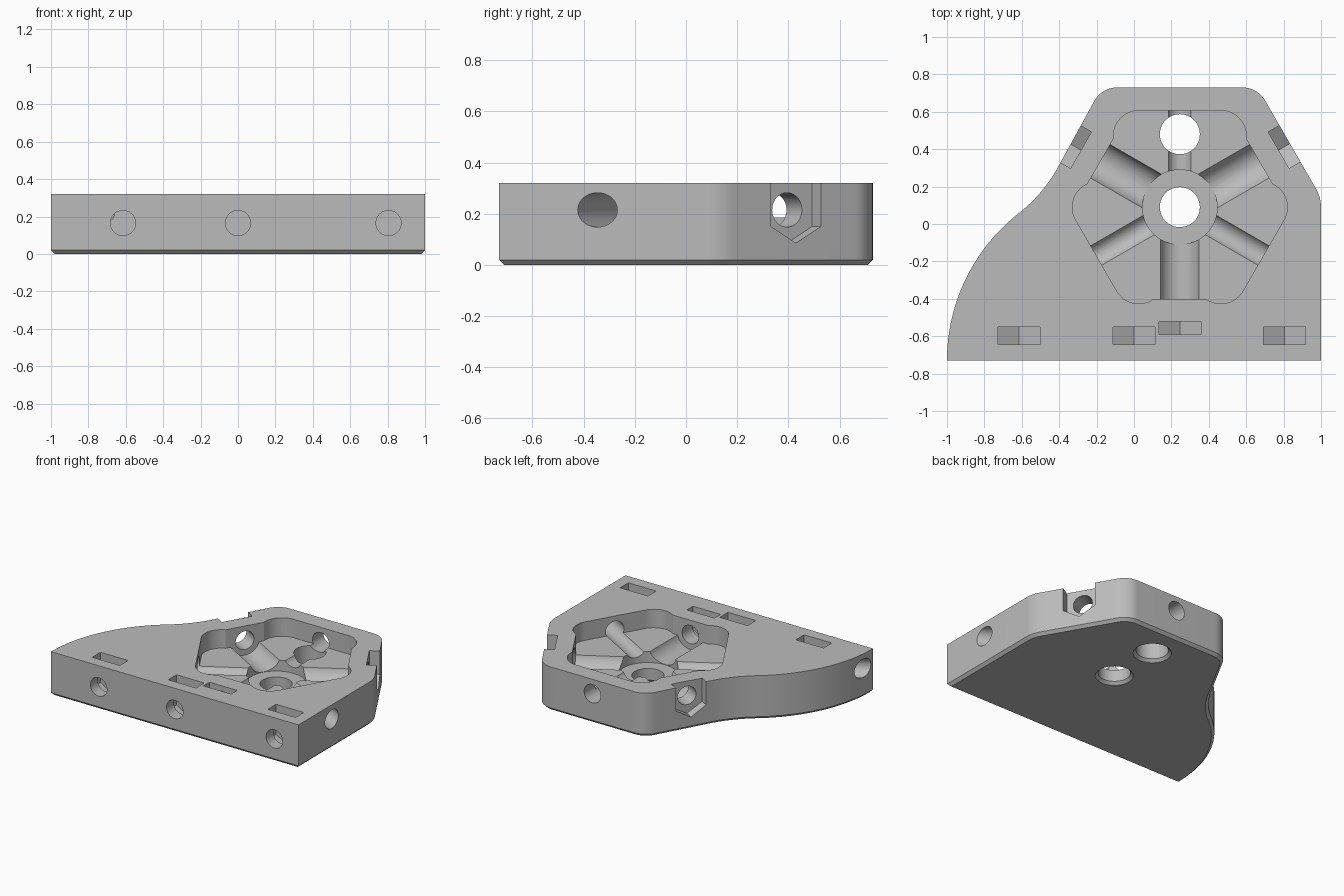
import bpy
import bmesh
from math import cos, sin, radians, acos, degrees, tan
from mathutils import Matrix, Vector

if "Cube" in bpy.data.objects:
    bpy.data.objects.remove(bpy.data.objects["Cube"])

TOP = 0.32
HUB = Vector((0.245, 0.09))      # centre of the radial pattern
SCREW_Z, FRONT_Z = 0.215, 0.165  # heights of the screw axes
HOLE_R, BORE_R = 0.067, 0.108

grey = bpy.data.materials.new("plain grey")
grey.use_nodes = True
grey.diffuse_color = (0.5, 0.5, 0.5, 1)
grey.node_tree.nodes["Principled BSDF"].inputs["Base Color"].default_value = (0.5, 0.5, 0.5, 1)


def arc(centre, r, a0, a1, n=12):
    steps = [radians(a0 + (a1 - a0) * i / n) for i in range(n + 1)]
    return [(centre[0] + r * cos(a), centre[1] + r * sin(a)) for a in steps]


def circle(r, n=48):
    return arc((0, 0), r, 0, 360, n)[:-1]


def prism(name, pts, lo, hi, matrix=Matrix(), top_scale=1, chamfer=0):
    """Extrude a counter-clockwise profile along local z."""
    bm = bmesh.new()
    a = [bm.verts.new((x, y, lo)) for x, y in pts]
    b = [bm.verts.new((x * top_scale, y * top_scale, hi)) for x, y in pts]
    bottom = bm.faces.new(a[::-1])
    bm.faces.new(b)
    for i in range(len(a)):
        j = (i + 1) % len(a)
        bm.faces.new((a[i], a[j], b[j], b[i]))
    bm.normal_update()
    if chamfer:
        bmesh.ops.inset_region(bm, faces=[bottom], thickness=chamfer, use_even_offset=True)
        for v in bottom.verts:
            v.co.z = lo - chamfer
    bm.transform(matrix)
    mesh = bpy.data.meshes.new(name)
    bm.to_mesh(mesh)
    bm.free()
    obj = bpy.data.objects.new(name, mesh)
    bpy.context.scene.collection.objects.link(obj)
    return obj


def axis(angle, origin, z):
    """Frame whose local z points along a horizontal direction, local y up."""
    a = radians(angle)
    m = Matrix(((-sin(a), 0, cos(a)), (cos(a), 0, sin(a)), (0, 1, 0))).to_4x4()
    m.translation = (origin[0], origin[1], z)
    return m


def upright(x, y):
    return Matrix.Translation((x, y, 0))


# Plate outline: straight front, tapered back, S-curve on the model's right
wall = 0.68
back = 0.73
corner_x = (wall - 0.5 * (back - HUB.y)) / cos(radians(30))
r_back, r_side = 0.14, 0.2
cx = corner_x - r_back * tan(radians(30))
side_y = HUB.y + (wall - (1 - HUB.x) * cos(radians(30))) / 0.5
flare = (1.8 * cos(radians(128)), -0.73 + 1.8 * sin(radians(128)))
outline = [(-1, -0.73), (1, -0.73)]
outline += arc((1 - r_side, side_y - r_side * tan(radians(15))), r_side, 0, 30, 8)
outline += arc((HUB.x + cx, back - r_back), r_back, 30, 90)
outline += arc((HUB.x - cx, back - r_back), r_back, 90, 150)
outline += arc(flare, 0.8, -30, -52, 16)
outline += arc((0, -0.73), 1, 128, 180, 32)[1:-1]
plate = prism("corner_plate", outline, 0.02, TOP, chamfer=0.02)
plate.data.materials.append(grey)

cutters = []


def cut(*args, **kw):
    cutters.append(prism("cutter", *args, **kw))


# Six-lobed pocket, alternate sides pulled in to form flat screw seats
lobe_d, lobe_r, seat = 0.44, 0.135, 0.49
over = degrees(acos((seat - lobe_d * cos(radians(30))) / lobe_r))
pocket = []
for k in range(6):
    a = 60 * k
    c = (lobe_d * cos(radians(a)), lobe_d * sin(radians(a)))
    if k % 2 == 0:
        pocket += arc(c, lobe_r, a - 30, a + 30 + over, 18)
    else:
        pocket += arc(c, lobe_r, a - 30 - over, a + 30, 18)
cut(pocket, 0.185, 0.5, upright(*HUB))

# Hub recess and the two vertical through holes, eased underneath
cut(circle(0.2), 0.105, 0.5, upright(*HUB))
for y in (HUB.y, 0.48):
    cut(circle(0.107), -0.1, 0.5, upright(HUB.x, y))
    cut(circle(0.147), -0.02, 0.02, upright(HUB.x, y), top_scale=0.107 / 0.147)

# Nut slot profile: upright sides with a V bottom
nut = [(0, -0.13), (0.112, -0.065), (0.112, 0.4), (-0.112, 0.4), (-0.112, -0.065)]

# Radial screw holes; every second one has a wide channel and a nut slot
for angle in range(30, 390, 60):
    frame = axis(angle, HUB, SCREW_Z)
    wide = angle % 120 == 30
    reach = 0.66 if angle == 270 else 2
    cut(circle(HOLE_R), 0, reach, frame)
    if wide:
        cut(circle(BORE_R), 0, seat, frame)
        cut(nut, 0.61, 0.68 if angle == 270 else 0.8, frame)

# Front screw holes with their nut slots
for x in (-0.615, 0, 0.805):
    frame = axis(90, (x, -0.73), FRONT_Z)
    cut(circle(HOLE_R), -0.1, 0.22, frame)
    cut(nut, 0.085, 0.18, frame)

# Apply every cut, then discard the cutters
for c in cutters:
    c.hide_render = True
    mod = plate.modifiers.new("cut", "BOOLEAN")
    mod.operation = "DIFFERENCE"
    mod.solver = "EXACT"
    mod.object = c
deps = bpy.context.evaluated_depsgraph_get()
mesh = bpy.data.meshes.new_from_object(plate.evaluated_get(deps))
plate.modifiers.clear()
plate.data = mesh
for c in cutters:
    bpy.data.objects.remove(c)

bpy.ops.object.select_all(action="DESELECT")
plate.select_set(True)
bpy.context.view_layer.objects.active = plate
bpy.ops.object.shade_smooth_by_angle(angle=radians(25))
